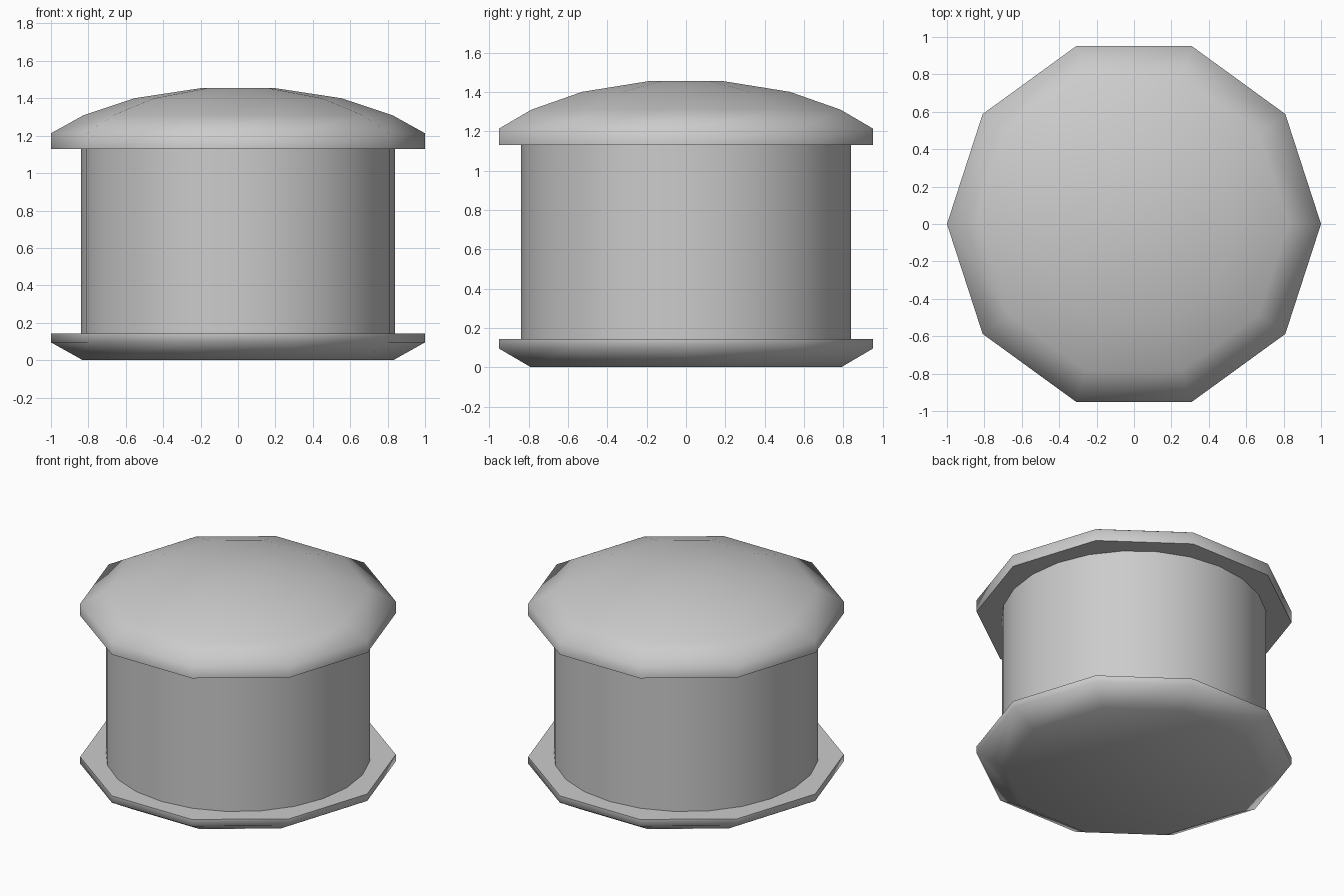
import bpy, bmesh, math

if "Cube" in bpy.data.objects:
    bpy.data.objects.remove(bpy.data.objects["Cube"])

def lathe(name, profile, sides):
    """Closed solid from (radius, z) rings listed bottom to top."""
    bm = bmesh.new()
    rings = []
    for r, z in profile:
        rings.append([bm.verts.new((r * math.cos(math.tau * i / sides),
                                    r * math.sin(math.tau * i / sides), z))
                      for i in range(sides)])
    for a, b in zip(rings, rings[1:]):
        for i in range(sides):
            j = (i + 1) % sides
            bm.faces.new((a[i], a[j], b[j], b[i]))
    bm.faces.new(rings[0][::-1])
    bm.faces.new(rings[-1])
    mesh = bpy.data.meshes.new(name)
    bm.to_mesh(mesh)
    bm.free()
    obj = bpy.data.objects.new(name, mesh)
    bpy.context.collection.objects.link(obj)
    bpy.ops.object.select_all(action='DESELECT')
    obj.select_set(True)
    bpy.context.view_layer.objects.active = obj
    bpy.ops.object.shade_smooth_by_angle(angle=math.radians(80))
    return obj

# Ten-sided base with a chamfered underside
lathe("base", [(0.83, 0), (1, 0.095), (1, 0.143)], 10)

# Round drum between base and lid
lathe("drum", [(0.84, 0.143), (0.84, 1.13)], 24)

# Ten-sided domed lid
lathe("lid", [(1, 1.13), (1, 1.213), (0.825, 1.31), (0.555, 1.40), (0.195, 1.455)], 10)
